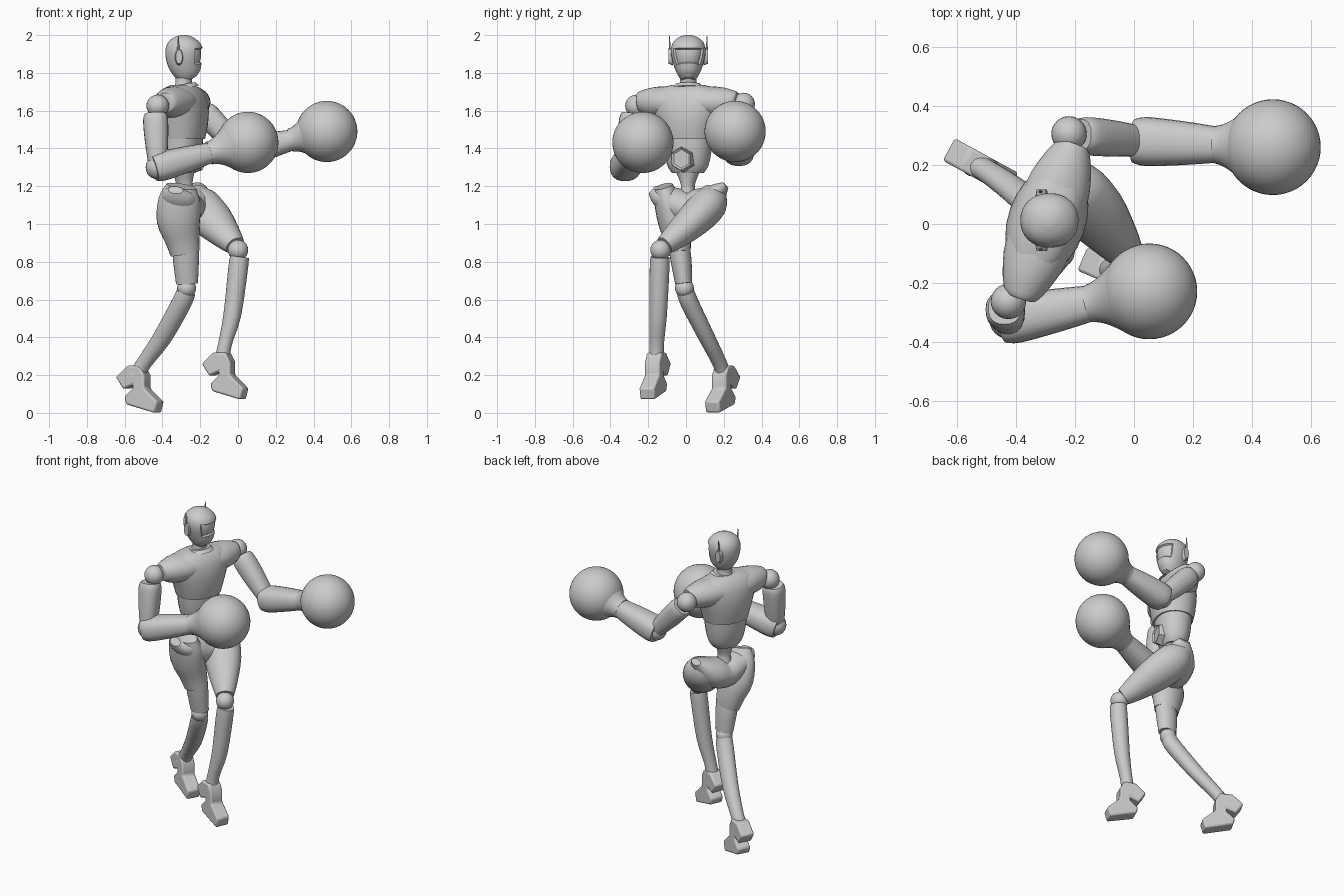
import bpy, bmesh, math
from mathutils import Vector, Matrix

cube = bpy.data.objects.get("Cube")
if cube:
    bpy.data.objects.remove(cube, do_unlink=True)

grey = bpy.data.materials.new("plain_grey")
grey.use_nodes = True
COLOUR = (0.6, 0.6, 0.6, 1)
grey.diffuse_color = COLOUR
grey.node_tree.nodes["Principled BSDF"].inputs["Base Color"].default_value = COLOUR

UP = Vector((0, 0, 1))
FRONT = Vector((0.94, -0.33, 0)).normalized()   # chest direction
SIDE = UP.cross(FRONT)
AHEAD = Vector((1, 0, 0))                       # head direction
CHEST = Vector((-0.295, 0.01, 0))


def finish(name, bm, angle=40):
    bmesh.ops.recalc_face_normals(bm, faces=bm.faces)
    mesh = bpy.data.meshes.new(name)
    bm.to_mesh(mesh)
    bm.free()
    mesh.materials.append(grey)
    ob = bpy.data.objects.new(name, mesh)
    bpy.context.collection.objects.link(ob)
    bpy.ops.object.select_all(action='DESELECT')
    ob.select_set(True)
    bpy.context.view_layer.objects.active = ob
    bpy.ops.object.shade_smooth_by_angle(angle=math.radians(angle))
    return ob


def smooth_path(st, steps):
    """Catmull-Rom through the stations."""
    out = []
    for i in range(len(st) - 1):
        a, b, c, d = (st[max(i - 1, 0)], st[i], st[i + 1], st[min(i + 2, len(st) - 1)])
        for k in range(steps):
            t = k / steps
            out.append([0.5 * (2 * q + (r - p) * t + (2 * p - 5 * q + 4 * r - s) * t * t
                               + (3 * q - p - 3 * r + s) * t ** 3)
                        for p, q, r, s in zip(a, b, c, d)])
    return out + [list(st[-1])]


def loft_mesh(stations, hint, n=24, square=1.0, steps=3):
    """Rings of (x, y, z, half depth along hint, half width)."""
    st = smooth_path(stations, steps)
    bm = bmesh.new()
    rings = []
    for i, s in enumerate(st):
        t = (Vector(st[min(i + 1, len(st) - 1)][:3]) - Vector(st[max(i - 1, 0)][:3])).normalized()
        u = (hint - t * hint.dot(t)).normalized()
        v = t.cross(u)
        ring = []
        for k in range(n):
            c, d = math.cos(math.tau * k / n), math.sin(math.tau * k / n)
            c, d = (math.copysign(abs(w) ** square, w) for w in (c, d))
            ring.append(bm.verts.new(Vector(s[:3]) + u * c * s[3] + v * d * s[4]))
        rings.append(ring)
    for a, b in zip(rings, rings[1:]):
        for k in range(n):
            j = (k + 1) % n
            bm.faces.new((a[k], a[j], b[j], b[k]))
    bm.faces.new(rings[0])
    bm.faces.new(rings[-1])
    return bm


def loft(name, stations, hint=FRONT, **kw):
    return finish(name, loft_mesh(stations, hint, **kw))


def ball(name, centre, r, detail=24):
    bm = bmesh.new()
    bmesh.ops.create_uvsphere(bm, u_segments=detail, v_segments=detail // 2, radius=r,
                              matrix=Matrix.Translation(centre))
    return finish(name, bm)


def upright(rows):
    """Torso stations from (z, depth, width)."""
    return [(CHEST.x, CHEST.y, z, d, w) for z, d, w in rows]


def across(rows):
    """Stations along the shoulder line from (offset, z, depth, height)."""
    return [(*(CHEST + SIDE * o + UP * z), d, h) for o, z, d, h in rows]


# Torso
loft("abdomen", upright([(1.27, .065, .085), (1.31, .085, .11), (1.38, .1, .125), (1.46, .105, .135)]), square=.9)
loft("chest", upright([(1.45, .115, .14), (1.52, .128, .16), (1.6, .13, .185), (1.67, .115, .2),
                       (1.715, .085, .17), (1.735, .055, .09)]), square=.9)
half = [(.1, 1.645, .11, .085), (.2, 1.645, .088, .078), (.26, 1.65, .062, .058), (.275, 1.65, .045, .045)]
loft("shoulder_yoke", across([(-o, *r) for o, *r in reversed(half)] + half))
loft("collar", [(-.28, .01, 1.722, .075, .082), (-.283, .01, 1.742, .058, .064)], steps=1)
loft("neck", [(-.29, .012, 1.7, .06, .06), (-.288, .012, 1.745, .043, .045), (-.285, .012, 1.8, .05, .045)])
loft("spine", [(-.285, .01, 1.12, .06, .06), (-.285, .01, 1.18, .045, .038), (-.285, .01, 1.22, .045, .04),
               (-.288, .01, 1.29, .06, .07)])

# Belly plate with inset centre
bm = bmesh.new()
turn = Matrix((SIDE, UP, FRONT)).transposed().to_4x4()
bmesh.ops.create_cone(bm, cap_ends=True, segments=6, radius1=.072, radius2=.062, depth=.04,
                      matrix=Matrix.Translation(CHEST + FRONT * .09 + UP * 1.345) @ turn)
bm.normal_update()
lid = [f for f in bm.faces if f.normal.dot(FRONT) > .9]
bmesh.ops.inset_region(bm, faces=lid, thickness=.012, depth=-.008)
finish("belly_plate", bm, 20)

# Head with recessed visor
bm = loft_mesh([(-.25, .012, 1.765, .035, .03), (-.262, .012, 1.79, .066, .055), (-.28, .012, 1.85, .092, .08),
                (-.285, .012, 1.91, .1, .092), (-.287, .012, 1.955, .088, .084), (-.287, .012, 1.985, .056, .056),
                (-.287, .012, 2.0, .018, .018)], AHEAD, n=32, square=.93)
bm.normal_update()
visor = []
for f in bm.faces:
    c = f.calc_center_median()
    if c.x > -.225 and 1.845 < c.z < 1.93:
        visor.append(f)
bmesh.ops.inset_region(bm, faces=visor, thickness=.005, depth=-.01)
finish("head", bm, 30)

# Ear pods and aerials
for tag, s in (("left", 1), ("right", -1)):
    bm = bmesh.new()
    place = Matrix.Translation((-.312, .012 + s * .092, 1.885))
    bmesh.ops.create_cone(bm, cap_ends=True, segments=16, radius1=1, radius2=.8, depth=.024,
                          matrix=place @ Matrix.Diagonal((.022, 1, .046, 1)) @ Matrix.Rotation(-s * math.pi / 2, 4, 'X'))
    finish(tag + "_ear_pod", bm)
    loft(tag + "_aerial", [(-.316, .012 + s * .097, 1.9, .008, .007), (-.316, .012 + s * .1, 1.995, .002, .002)],
         AHEAD, n=8, steps=1)

# Pelvis
loft("pelvis", [(-.33, -.18, 1.18, .04, .025), (-.325, -.14, 1.15, .085, .055), (-.3, -.06, 1.11, .105, .085),
                (-.275, .02, 1.08, .11, .09), (-.25, .1, 1.11, .11, .09), (-.225, .17, 1.17, .075, .05),
                (-.22, .21, 1.205, .035, .02)])

# Thighs and thigh cuffs
loft("left_thigh", [(-.25, .15, 1.18, .06, .06), (-.215, .125, 1.11, .11, .095), (-.14, .045, 1.025, .112, .092),
                    (-.06, -.055, .935, .08, .07), (-.015, -.115, .885, .055, .05)], AHEAD)
loft("right_thigh", [(-.3, -.12, 1.2, .08, .05), (-.31, -.1, 1.13, .11, .07), (-.315, -.07, 1.02, .115, .08),
                     (-.295, -.045, .92, .092, .07), (-.28, -.035, .845, .078, .06)], AHEAD)
loft("right_thigh_cuff", [(-.277, -.035, .87, .07, .056), (-.275, -.025, .8, .068, .055), (-.27, -.012, .685, .058, .045)],
     AHEAD)

# Knees and shins
ball("left_knee", (0, -.135, .862), .054)
ball("right_knee", (-.272, -.008, .66), .05)
loft("left_shin", [(.008, -.138, .825, .05, .05), (.0, -.14, .76, .052, .052), (-.03, -.147, .52, .047, .046),
                   (-.07, -.155, .36, .036, .038), (-.09, -.155, .25, .044, .04)], AHEAD)
loft("right_shin", [(-.275, -.003, .64, .05, .046), (-.3, .02, .58, .053, .048), (-.4, .11, .4, .05, .043),
                    (-.5, .18, .26, .04, .038), (-.54, .2, .19, .046, .04)], AHEAD)

# Feet: one side profile with raised heel, given width
PROFILE = [(-.06, .02), (-.09, -.01), (-.05, -.075), (0, -.05), (0, -.07), (-.045, -.115),
           (-.035, -.155), (.115, -.2), (.13, -.14), (.06, -.07), (.06, 0), (.035, .05), (-.03, .05)]


def foot(name, ankle, forward):
    forward = Vector(forward).normalized()
    side = UP.cross(forward)
    bm = bmesh.new()
    face = bm.faces.new([bm.verts.new(Vector(ankle) + forward * (x / forward.x) + UP * z - side * .043)
                         for x, z in PROFILE])
    new = bmesh.ops.extrude_face_region(bm, geom=[face])["geom"]
    bmesh.ops.translate(bm, verts=[v for v in new if isinstance(v, bmesh.types.BMVert)], vec=side * .086)
    ob = finish(name, bm, 30)
    bevel = ob.modifiers.new("soft_edges", 'BEVEL')
    bevel.width = .01
    bevel.segments = 2


foot("left_foot", (-.088, -.155, .27), (.92, -.39, 0))
foot("right_foot", (-.54, .205, .2), (.88, -.48, 0))


# Arms: shoulder ball, upper arm, elbow, forearm, flared cuff and round glove
def arm(tag, shoulder, start, elbow, glove):
    shoulder, start, elbow, glove = map(Vector, (shoulder, start, elbow, glove))
    ball(tag + "_shoulder", shoulder, .06)
    along = lambda a, b, rows: [(*a.lerp(b, t), d, w) for t, d, w in rows]
    loft(tag + "_upper_arm", along(start, elbow, [(0, .055, .055), (.12, .066, .064), (.5, .062, .062),
                                                  (.9, .05, .054)]), AHEAD, square=.85)
    ball(tag + "_elbow", elbow, .064)
    loft(tag + "_forearm", along(elbow, glove, [(-.04, .07, .075), (.06, .078, .083), (.35, .068, .073),
                                                (.6, .054, .06)]), UP, square=.85)
    loft(tag + "_glove_cuff", along(elbow, glove, [(.57, .062, .064), (.62, .066, .07), (.7, .085, .09),
                                                   (.8, .125, .125)]), UP)
    ball(tag + "_glove", glove, .162, 48)


arm("left", (-.22, .305, 1.635), (-.185, .3, 1.6), (.02, .28, 1.38), (.47, .26, 1.49))
arm("right", (-.425, -.262, 1.625), (-.438, -.285, 1.585), (-.425, -.325, 1.3), (.052, -.228, 1.432))
